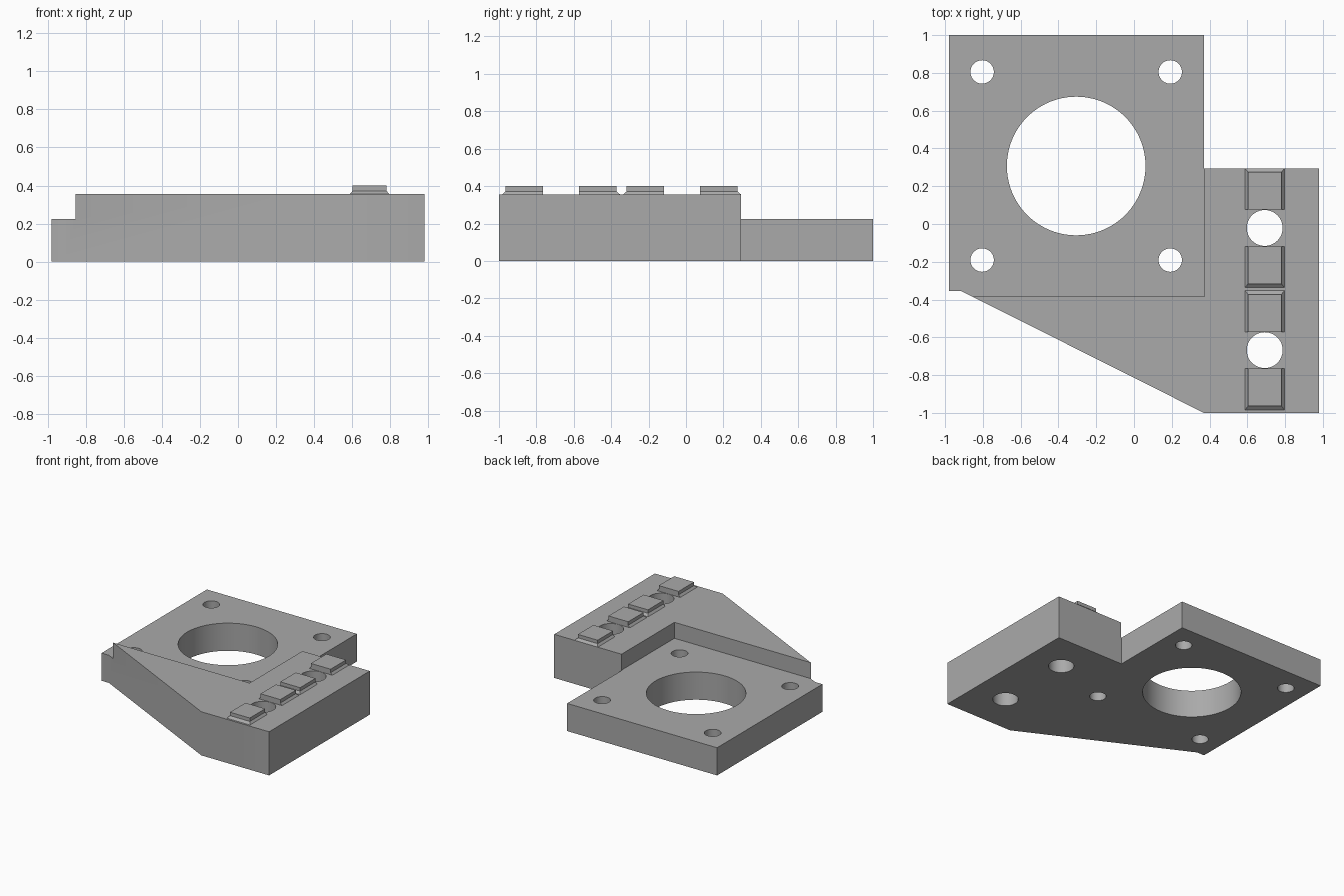
import bpy, bmesh

cube = bpy.data.objects.get("Cube")
if cube:
    bpy.data.objects.remove(cube, do_unlink=True)

grey = bpy.data.materials.new("plain grey")
grey.use_nodes = True
grey.diffuse_color = (0.4, 0.4, 0.4, 1)
grey.node_tree.nodes["Principled BSDF"].inputs["Base Color"].default_value = (0.4, 0.4, 0.4, 1)

PLATE_TOP, BODY_TOP = 0.225, 0.355


def add_object(name, bm):
    bmesh.ops.recalc_face_normals(bm, faces=bm.faces)
    mesh = bpy.data.meshes.new(name)
    bm.to_mesh(mesh)
    bm.free()
    mesh.materials.append(grey)
    obj = bpy.data.objects.new(name, mesh)
    bpy.context.collection.objects.link(obj)
    return obj


def prism(name, outline, z0, z1):
    bm = bmesh.new()
    face = bm.faces.new([bm.verts.new((x, y, z0)) for x, y in outline])
    top = bmesh.ops.extrude_face_region(bm, geom=[face])["geom"]
    verts = [v for v in top if isinstance(v, bmesh.types.BMVert)]
    bmesh.ops.translate(bm, verts=verts, vec=(0, 0, z1 - z0))
    return add_object(name, bm)


def rect(x0, x1, y0, y1):
    return [(x0, y0), (x1, y0), (x1, y1), (x0, y1)]


def hole_cutter(name, x, y, radius, sides):
    bm = bmesh.new()
    bmesh.ops.create_cone(bm, cap_ends=True, segments=sides, radius1=radius,
                          radius2=radius, depth=2)
    bmesh.ops.translate(bm, verts=bm.verts, vec=(x, y, 0))
    return add_object(name, bm)


# Bracket: one solid outline, stepped down over the motor plate
bracket = prism("bracket", [
    (-0.98, 1), (-0.98, -0.355), (-0.914, -0.355), (0.37, -1), (0.98, -1),
    (0.98, 0.295), (0.37, 0.295), (0.37, 1)], 0, BODY_TOP)
cutters = [prism("plate_recess_cutter", rect(-1.3, 0.374, -0.385, 1.3), PLATE_TOP, 1)]

# Central bore with four bolt holes around it
cx, cy = -0.306, 0.307
cutters.append(hole_cutter("bore_cutter", cx, cy, 0.367, 96))
for sx in (-1, 1):
    for sy in (-1, 1):
        cutters.append(hole_cutter("bolt_hole_cutter", cx + sx * 0.498,
                                   cy + sy * 0.498, 0.062, 48))

# Two holes in the raised strip
strip_x = 0.692
hole_ys = (-0.021, -0.668)
for y in hole_ys:
    cutters.append(hole_cutter("strip_hole_cutter", strip_x, y, 0.095, 48))

for cutter in cutters:
    cutter.hide_render = True
    cutter.hide_viewport = True
    mod = bracket.modifiers.new(cutter.name, "BOOLEAN")
    mod.operation = "DIFFERENCE"
    mod.solver = "EXACT"
    mod.object = cutter

# Apply the cuts, then remove the cutters
graph = bpy.context.evaluated_depsgraph_get()
cut_mesh = bpy.data.meshes.new_from_object(bracket.evaluated_get(graph))
bracket.modifiers.clear()
bracket.data = cut_mesh
for cutter in cutters:
    bpy.data.objects.remove(cutter, do_unlink=True)
bpy.ops.object.select_all(action="DESELECT")
bracket.select_set(True)
bpy.context.view_layer.objects.active = bracket
bpy.ops.object.shade_smooth_by_angle(angle=0.5)


# Clip pads: flared foot on three sides, flat side towards the hole
def clip_pad(name, hole_y, side):
    near = hole_y + side * 0.097
    bm = bmesh.new()
    rings = []
    for z, half, length in ((BODY_TOP - 0.01, 0.104, 0.219), (BODY_TOP, 0.104, 0.219),
                            (0.372, 0.089, 0.199), (0.4, 0.089, 0.199)):
        corners = rect(strip_x - half, strip_x + half, near, near + side * length)
        rings.append([bm.verts.new((x, y, z)) for x, y in corners])
    bm.faces.new(rings[0])
    bm.faces.new(rings[-1])
    for low, high in zip(rings, rings[1:]):
        for i in range(4):
            j = (i + 1) % 4
            bm.faces.new((low[i], low[j], high[j], high[i]))
    add_object(name, bm)


for label, y in zip(("back", "front"), hole_ys):
    clip_pad(label + "_hole_rear_pad", y, 1)
    clip_pad(label + "_hole_fore_pad", y, -1)
